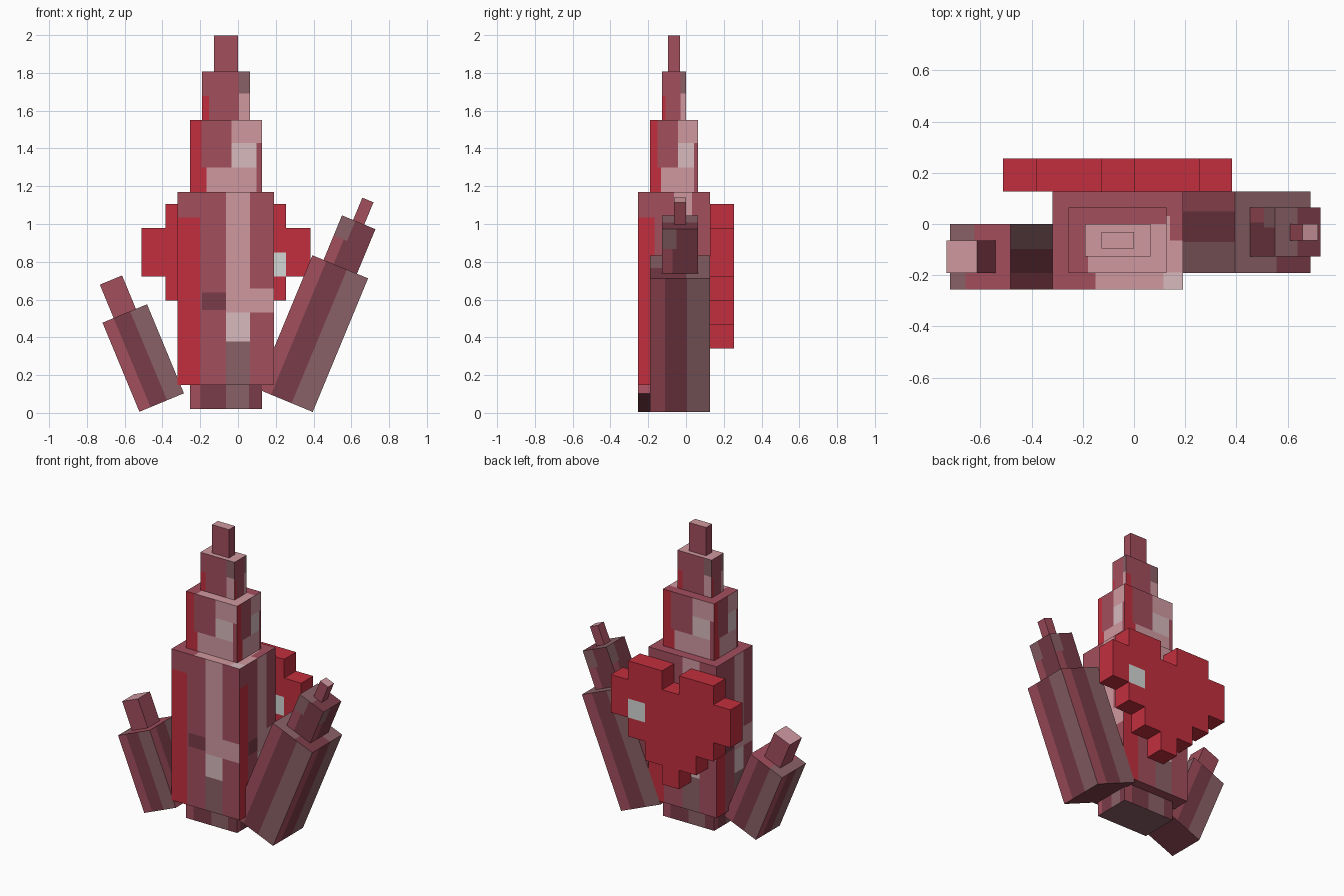
import bpy, bmesh, math
from mathutils import Vector

if "Cube" in bpy.data.objects:
    bpy.data.objects.remove(bpy.data.objects["Cube"])

U = 0.0638          # size of one block unit
TILT = math.radians(22.5)


def linear(c):
    c /= 255
    return c / 12.92 if c <= 0.04045 else ((c + 0.055) / 1.055) ** 2.4


PALETTE = {
    "red": (194, 47, 61), "mauve": (162, 78, 92), "pink": (208, 153, 160),
    "pale_pink": (215, 186, 190), "taupe": (138, 97, 103),
    "dark_mauve": (122, 60, 72), "light_grey": (212, 214, 214),
}
NAMES = list(PALETTE)
MATS = []
for name, rgb in PALETTE.items():
    m = bpy.data.materials.new(name)
    m.diffuse_color = [linear(c) for c in rgb] + [1]
    m.use_nodes = True
    m.node_tree.nodes["Principled BSDF"].inputs["Base Color"].default_value = m.diffuse_color
    MATS.append(m)


def finish(name, bm):
    bmesh.ops.remove_doubles(bm, verts=bm.verts, dist=1e-5)
    bmesh.ops.recalc_face_normals(bm, faces=bm.faces)
    mesh = bpy.data.meshes.new(name)
    bm.to_mesh(mesh)
    bm.free()
    for m in MATS:
        mesh.materials.append(m)
    ob = bpy.data.objects.new(name, mesh)
    bpy.context.collection.objects.link(ob)
    return ob


def panel(bm, origin, a, b, base, patches):
    """Rectangle cut along its colour patches (colour, s0, s1, t0, t1)."""
    ss = sorted({0, 1} | {v for p in patches for v in p[1:3]})
    ts = sorted({0, 1} | {v for p in patches for v in p[3:5]})
    for s0, s1 in zip(ss, ss[1:]):
        for t0, t1 in zip(ts, ts[1:]):
            s, t, colour = (s0 + s1) / 2, (t0 + t1) / 2, base
            for c, p0, p1, q0, q1 in patches:
                if p0 < s < p1 and q0 < t < q1:
                    colour = c
            f = bm.faces.new([bm.verts.new(origin + a * i + b * j)
                              for i, j in ((s0, t0), (s1, t0), (s1, t1), (s0, t1))])
            f.material_index = NAMES.index(colour)


def block(name, lo, size, base, sides=(), top=("mauve", ()), bottom="mauve",
          at=(0, 0, 0), tilt=0):
    """Box in block units; the same patches wrap around all four sides."""
    bm = bmesh.new()
    o = Vector(lo) * U
    x, y, z = (Vector(v) * U for v in ((size[0], 0, 0), (0, size[1], 0), (0, 0, size[2])))
    for corner, a in ((o, x), (o + x, y), (o + x + y, -x), (o + y, -y)):
        panel(bm, corner, a, z, base, sides)
    panel(bm, o + z, x, y, *top)
    panel(bm, o, x, y, bottom, ())
    ob = finish(name, bm)
    ob.location = at
    ob.rotation_euler.y = tilt


# Main crystal, stacked from base to tip
G = (0, 0, 0.02)
pink_corner = ("mauve", [("pink", .33, 1, 0, .5), ("pink", .58, .9, .5, .75),
                         ("pale_pink", .85, 1, 0, .17)])
block("base", (-4, -3, 0), (6, 4, 2), "dark_mauve",
      [("mauve", 0, .15, 0, 1), ("taupe", .5, .82, 0, 1)], bottom="taupe", at=G)
block("main_column", (-5, -4, 2), (8, 6, 16), "mauve",
      [("red", 0, .23, 0, .87), ("pink", .5, .75, .5, 1), ("pink", .5, 1, .375, .5),
       ("pale_pink", .5, .75, .225, .375), ("taupe", .5, .75, 0, .225),
       ("dark_mauve", .25, .5, .39, .48)], pink_corner, at=G)
block("middle_tier", (-4, -3, 18), (6, 4, 6), "mauve",
      [("red", 0, .16, 0, 1), ("red", 0, .23, 0, .34), ("pink", .58, 1, .68, 1),
       ("pale_pink", .58, .92, .34, .68), ("pink", .23, .92, 0, .34)],
      ("mauve", [("pink", .2, 1, 0, .75)]), at=G)
block("upper_tier", (-3, -2, 24), (4, 2, 4), "mauve",
      [("red", 0, .15, 0, .5), ("pink", .77, 1, 0, .55), ("taupe", .77, 1, .55, 1)],
      ("pink", ()), at=G)
block("tip", (-2, -1.5, 28), (2, 1, 3), "mauve", top=("pink", ()), at=G)

# Right leaning crystal
stripes = [("mauve", 0, .25, 0, 1), ("taupe", .62, 1, 0, 1)]
R = dict(at=(0.101, 0, 0.127), tilt=TILT)
block("right_crystal_column", (0, -3, 0), (5, 5, 12), "dark_mauve", stripes,
      ("taupe", [("dark_mauve", .55, 1, 0, .6)]), "dark_mauve", **R)
block("right_crystal_tier", (1, -2, 12), (3, 3, 4), "dark_mauve",
      [("mauve", 0, .3, 0, .55), ("taupe", 0, .4, .55, 1)],
      ("dark_mauve", [("taupe", 0, .5, 0, 1)]), **R)
block("right_crystal_tip", (2, -1, 16), (1, 1, 2), "mauve", top=("pink", ()), **R)

# Left leaning crystal
L = dict(at=(-0.522, 0, 0.103 - 0.097), tilt=-TILT)
block("left_crystal_column", (0, -4, 0), (4, 4, 8), "dark_mauve", stripes,
      ("mauve", [("taupe", 0, .4, .6, 1), ("taupe", 0, .25, 0, 1)]), "dark_mauve", **L)
block("left_crystal_tip", (1, -3, 8), (2, 2, 3), "mauve", top=("pink", ()), **L)

# Stepped heart on the back, with one light cell
ROWS = ["...#...", "..###..", ".#####.", "#####o#", "#######", ".##.##."]
bm = bmesh.new()
for j, row in enumerate(ROWS):
    for i, cell in enumerate(row):
        if cell == ".":
            continue
        x, z = (-8 + 2 * i) * U, 0.34 + 2 * j * U
        f = bm.faces.new([bm.verts.new((x + p * 2 * U, 2 * U, z + q * 2 * U))
                          for p, q in ((0, 0), (1, 0), (1, 1), (0, 1))])
        f.material_index = NAMES.index("light_grey" if cell == "o" else "red")
bmesh.ops.remove_doubles(bm, verts=bm.verts, dist=1e-4)
front = list(bm.faces)
back = bmesh.ops.duplicate(bm, geom=front)["geom"]
bmesh.ops.translate(bm, vec=(0, 2 * U, 0),
                    verts=[g for g in back if isinstance(g, bmesh.types.BMVert)])
rims = [[v.co.copy() for v in e.verts] for f in front for e in f.edges if e.is_boundary]
for p, q in rims:
    d = Vector((0, 2 * U, 0))
    f = bm.faces.new([bm.verts.new(c) for c in (p, q, q + d, p + d)])
    f.material_index = NAMES.index("red")
finish("heart", bm)
